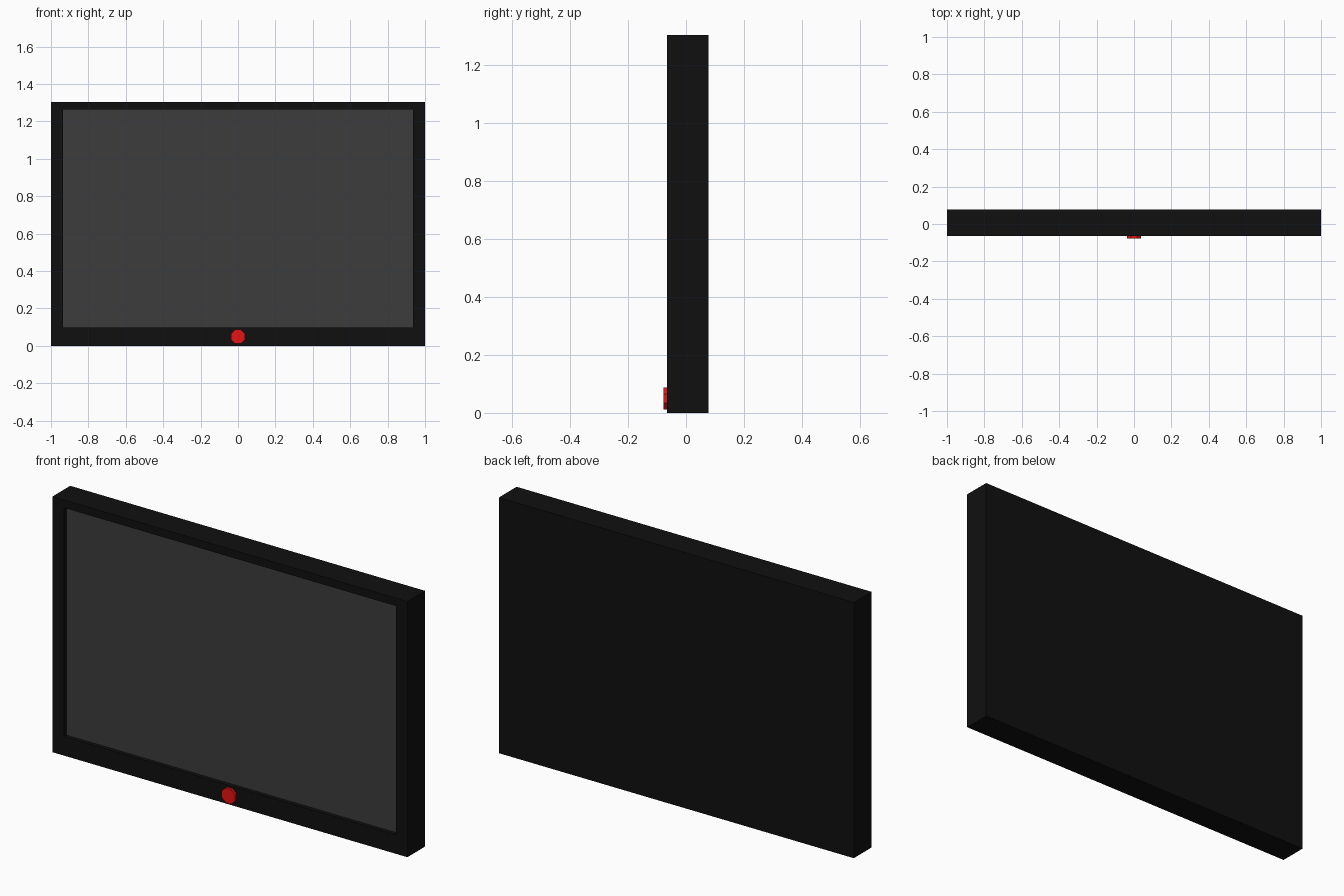
import bpy
import bmesh
import math
from mathutils import Matrix, Vector

if "Cube" in bpy.data.objects:
    bpy.data.objects.remove(bpy.data.objects["Cube"], do_unlink=True)


def material(name, rgb):
    mat = bpy.data.materials.new(name)
    mat.use_nodes = True
    mat.diffuse_color = (*rgb, 1)
    mat.node_tree.nodes["Principled BSDF"].inputs["Base Color"].default_value = (*rgb, 1)
    return mat


def add_object(name, bm, mats):
    mesh = bpy.data.meshes.new(name)
    bm.to_mesh(mesh)
    bm.free()
    for mat in mats:
        mesh.materials.append(mat)
    obj = bpy.data.objects.new(name, mesh)
    bpy.context.collection.objects.link(obj)
    return obj


black = material("casing black", (0.005, 0.005, 0.005))
grey = material("screen grey", (0.045, 0.045, 0.045))
red = material("button red", (0.8, 0.006, 0.006))

FRONT, BACK, HEIGHT = -0.065, 0.078, 1.302
RECESS = 0.02

# Casing: a box whose front face is inset and pushed back to hold the screen
bm = bmesh.new()
bmesh.ops.create_cube(bm, size=1)
bmesh.ops.scale(bm, vec=(2, BACK - FRONT, HEIGHT), verts=bm.verts)
bmesh.ops.translate(bm, vec=(0, (BACK + FRONT) / 2, HEIGHT / 2), verts=bm.verts)
screen = min(bm.faces, key=lambda f: f.calc_center_median().y)
bmesh.ops.inset_individual(bm, faces=[screen], thickness=0.05)
for v in screen.verts:
    v.co.x = math.copysign(0.936, v.co.x)
    v.co.z = 1.262 if v.co.z > HEIGHT / 2 else 0.097

# Screen: the recessed panel and its walls
pushed = bmesh.ops.extrude_discrete_faces(bm, faces=[screen])["faces"][0]
bmesh.ops.translate(bm, vec=Vector((0, RECESS, 0)), verts=pushed.verts)
pushed.material_index = 1
add_object("casing_and_screen", bm, [black, grey])

# Button: a short octagonal disc below the screen
bm = bmesh.new()
bmesh.ops.create_cone(bm, cap_ends=True, segments=8, radius1=0.041, radius2=0.041, depth=0.02,
                      matrix=Matrix.Translation((0, -0.068, 0.049))
                      @ Matrix.Rotation(math.pi / 2, 4, "X")
                      @ Matrix.Rotation(math.pi / 8, 4, "Z"))
add_object("power_button", bm, [red])
